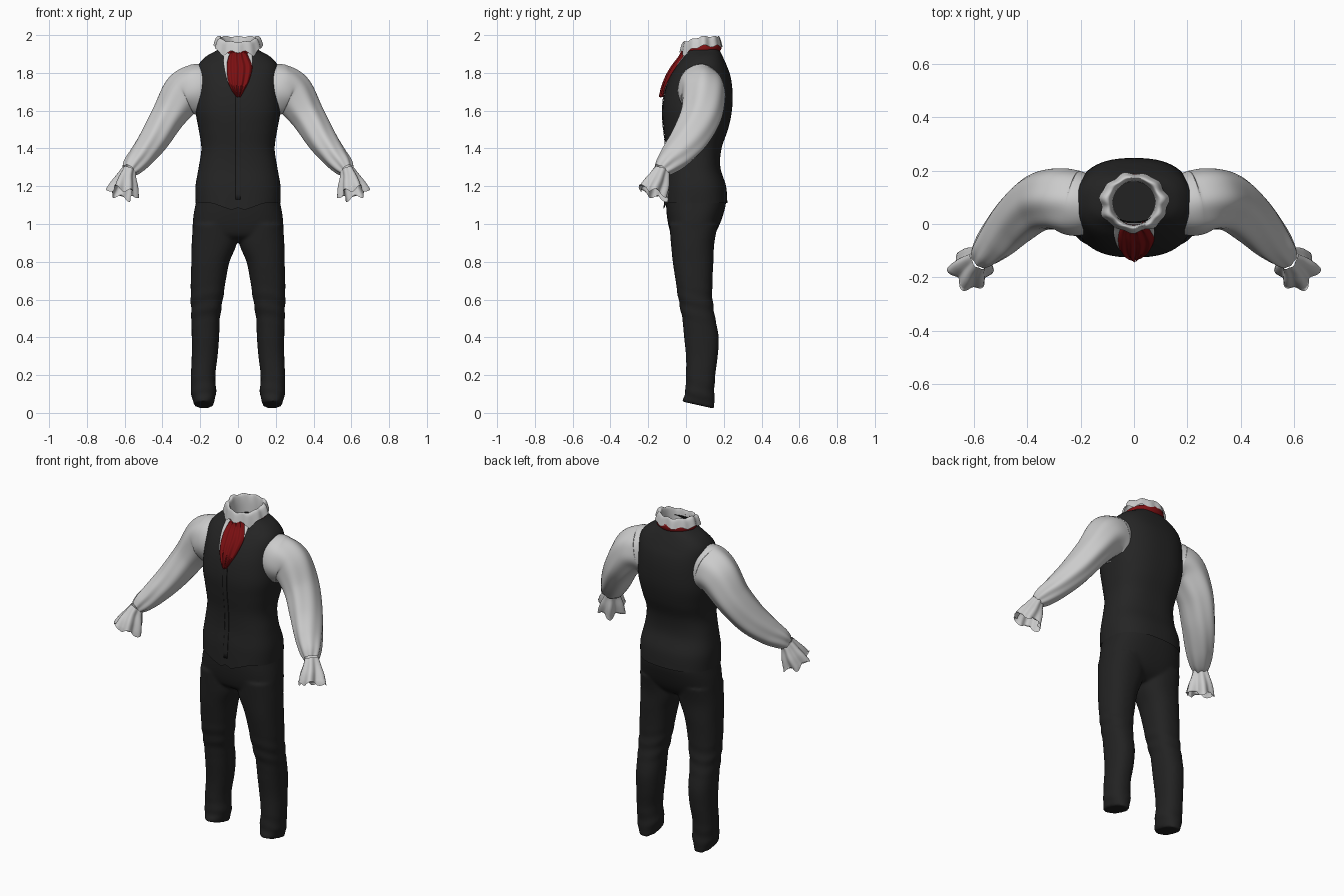
import bpy, bmesh
from math import sin, cos, pi, copysign
from mathutils import Vector

cube = bpy.data.objects.get("Cube")
if cube:
    bpy.data.objects.remove(cube, do_unlink=True)


def material(name, color):
    m = bpy.data.materials.new(name)
    m.use_nodes = True
    m.diffuse_color = (*color, 1)
    bsdf = next(n for n in m.node_tree.nodes if n.type == 'BSDF_PRINCIPLED')
    bsdf.inputs["Base Color"].default_value = (*color, 1)
    return m


WHITE = material("shirt white", (0.6, 0.6, 0.6))
BLACK = material("vest black", (0.018, 0.018, 0.018))
CHARCOAL = material("trouser charcoal", (0.016, 0.016, 0.016))
RED = material("cravat red", (0.2, 0.005, 0.006))


def spline(rows, steps):
    """Catmull-Rom interpolation through rows of numbers."""
    out = []
    for i in range(len(rows) - 1):
        quad = [rows[max(i - 1, 0)], rows[i], rows[i + 1], rows[min(i + 2, len(rows) - 1)]]
        for k in range(steps):
            t = k / steps
            out.append([0.5 * (2 * b + (c - a) * t + (2 * a - 5 * b + 4 * c - d) * t * t
                               + (3 * b - a - 3 * c + d) * t ** 3) for a, b, c, d in zip(*quad)])
    return out + [list(rows[-1])]


def oval(x0, x1, y0, y1, z, power=2.5, n=64):
    """Horizontal superellipse ring; the front is at 3/4 of the turn."""
    ring = []
    for i in range(n):
        c, s = cos(2 * pi * i / n), sin(2 * pi * i / n)
        px = copysign(abs(c) ** (2 / power), c)
        py = copysign(abs(s) ** (2 / power), s)
        ring.append(Vector(((x0 + x1 + (x1 - x0) * px) / 2, (y0 + y1 + (y1 - y0) * py) / 2, z)))
    return ring


def skin(bm, rings, closed=True, cap=False):
    rows = [[bm.verts.new(p) for p in ring] for ring in rings]
    n = len(rows[0])
    for a, b in zip(rows, rows[1:]):
        for i in range(n if closed else n - 1):
            j = (i + 1) % n
            bm.faces.new((a[i], a[j], b[j], b[i]))
    if cap:
        bm.faces.new(rows[0])
        bm.faces.new(rows[-1])


def finish(bm, name, mat):
    bmesh.ops.recalc_face_normals(bm, faces=bm.faces)
    mesh = bpy.data.meshes.new(name)
    bm.to_mesh(mesh)
    bm.free()
    mesh.shade_smooth()
    mesh.materials.append(mat)
    obj = bpy.data.objects.new(name, mesh)
    bpy.context.collection.objects.link(obj)
    return obj


def loft(name, rings, mat, closed=True):
    bm = bmesh.new()
    skin(bm, rings, closed)
    return finish(bm, name, mat)


# Vest: z, half width, front y, back y
torso = spline([
    (1.11, .224, -.118, .219), (1.20, .225, -.115, .212), (1.30, .208, -.105, .182),
    (1.40, .194, -.106, .188), (1.50, .208, -.118, .222), (1.60, .225, -.125, .243),
    (1.70, .222, -.112, .246), (1.78, .218, -.085, .236), (1.84, .210, -.050, .215),
    (1.885, .172, -.015, .195), (1.915, .120, .000, .180), (1.935, .090, .010, .170)], 6)
rings = []
for z, w, yf, yb in torso:
    ring = oval(-w, w, yf, yb, z)
    for p in ring:
        # Two pointed tips and a centre notch at the front hem
        if p.y < 0 and z < 1.2:
            p.z -= (1.2 - z) * 0.4 * max(0, 1 - abs(abs(p.x) - .035) / .1)
    rings.append(ring)
loft("vest", rings, BLACK)


def front_y(x, z):
    """Front surface of the vest at x and z."""
    for a, b in zip(torso, torso[1:]):
        if z <= b[0]:
            break
    t = (z - a[0]) / (b[0] - a[0])
    w, yf, yb = [p + (q - p) * t for p, q in zip(a[1:], b[1:])]
    reach = max(0, 1 - min(1, abs(x) / w) ** 2.5) ** 0.4
    return (yf + yb) / 2 - (yb - yf) / 2 * reach


def panel(name, rows, lift, mat, n=24):
    """Sheet laid over the vest front; rows are z, left x, right x."""
    sheet = []
    for z, xa, xb in spline(rows, 6):
        line = []
        for i in range(n + 1):
            u = i / n
            x = xa + (xb - xa) * u
            line.append(Vector((x, front_y(x, z) - lift(u, z), z)))
        sheet.append(line)
    obj = loft(name, sheet, mat, False)
    solid = obj.modifiers.new("cloth", 'SOLIDIFY')
    solid.thickness = 0.003
    return obj


# Front opening, placket and cravat
panel("shirt_front", [(1.925, -.07, .07), (1.85, -.075, .075), (1.75, -.052, .05),
                      (1.69, -.01, .01)], lambda u, z: .004, WHITE)
panel("vest_placket", [(1.13, -.012, .014), (1.40, -.012, .014), (1.69, -.012, .014)],
      lambda u, z: .004, BLACK, 6)
panel("cravat", [(1.93, -.03, .035), (1.88, -.052, .06), (1.83, -.06, .076), (1.76, -.055, .06),
                 (1.71, -.035, .035), (1.672, -.008, .014)],
      lambda u, z: .006 + .016 * sin(pi * u) ** .6 + .005 * cos(24 * u + 9 * z), RED, 40)

# Trousers: hips and two legs fused into one skin
bm = bmesh.new()
hips = spline([(1.19, .212, -.098, .198), (1.12, .222, -.105, .212), (1.05, .235, -.102, .197),
               (.98, .240, -.09, .17), (.935, .225, -.07, .14), (.905, .10, -.02, .10)], 5)
skin(bm, [oval(-w, w, yf, yb, z) for z, w, yf, yb in hips], cap=True)
# z, inner x, outer x, front y, back y
leg = spline([(1.0, .01, .238, -.088, .17), (.9, .006, .245, -.08, .15), (.8, .045, .247, -.07, .145),
              (.7, .065, .25, -.055, .14), (.6, .08, .25, -.04, .14), (.5, .096, .247, -.02, .155),
              (.4, .1, .245, -.01, .173), (.3, .108, .245, .0, .168), (.2, .12, .249, .0, .155),
              (.1, .116, .248, -.005, .15), (.02, .132, .232, -.02, .152)], 8)
for side in (1, -1):
    rings = []
    for z, xa, xb, yf, yb in leg:
        ring = oval(xa, xb, yf, yb, z, 2.3)
        mid = Vector(((xa + xb) / 2, (yf + yb) / 2, z))
        # Creases gather behind the knee and above the ankle
        crease = .035 * max(0, 1 - abs(z - .57) / .12) + .035 * max(0, 1 - abs(z - .1) / .12)
        for p in ring:
            d = p - mid
            p += d * crease * sin(75 * z + 14 * d.x + 22 * d.y)
            p.z += max(0, .12 - z) * (.2 - 2.2 * (p.y - .07))
            p.x *= side
        rings.append(ring)
    skin(bm, rings, cap=True)
trousers = finish(bm, "trousers", CHARCOAL)
remesh = trousers.modifiers.new("fuse", 'REMESH')
remesh.mode = 'VOXEL'
remesh.voxel_size = 0.009
remesh.use_smooth_shade = True
relax = trousers.modifiers.new("relax", 'SMOOTH')
relax.factor = 0.5
relax.iterations = 5


# Sleeves: centre x, y, z, two radii, fold depth
def tube(rows, steps, folds, n=60):
    rows = spline(rows, steps)
    rings = []
    for k, (x, y, z, ra, rb, depth) in enumerate(rows):
        ahead, behind = rows[min(k + 1, len(rows) - 1)], rows[max(k - 1, 0)]
        t = (Vector(ahead[:3]) - Vector(behind[:3])).normalized()
        b = Vector((0, 1, 0))
        b = (b - t * b.dot(t)).normalized()
        a = t.cross(b)
        ring = []
        for i in range(n):
            q = 2 * pi * i / n
            f = 1 + depth * sin(folds * q + k * .12) + depth * .5 * sin((folds - 2) * q + 1)
            ring.append(Vector((x, y, z)) + (a * cos(q) * ra + b * sin(q) * rb) * f)
        rings.append(ring)
    return rings


sleeve = tube([(.165, .075, 1.72, .125, .11, 0), (.22, .078, 1.71, .135, .122, .01),
               (.285, .092, 1.685, .118, .115, .02), (.365, .078, 1.575, .092, .108, .025),
               (.44, .02, 1.455, .08, .098, .025), (.505, -.05, 1.367, .067, .082, .03),
               (.553, -.103, 1.312, .054, .06, .05), (.578, -.13, 1.283, .037, .042, .07)], 8, 7)
cuff = tube([(.576, -.128, 1.287, .036, .041, .07), (.588, -.14, 1.255, .045, .052, .1),
             (.6, -.155, 1.21, .062, .068, .13), (.612, -.172, 1.162, .074, .076, .16)], 5, 6)
for i, p in enumerate(cuff[-1]):
    p.z += .014 * sin(5 * 2 * pi * i / 60)
for name, rings in (("sleeves", sleeve), ("ruffled_cuffs", cuff)):
    obj = loft(name, rings, WHITE)
    obj.modifiers.new("other side", 'MIRROR')

# Collar: radii, z, ruffle
rings = []
for rx, ry, z, ruffle in spline([(.078, .078, 1.89, 0), (.083, .082, 1.95, 0), (.093, .09, 1.99, .02),
                                 (.113, .1, 1.985, .04), (.128, .111, 1.942, .05)], 5):
    ring = []
    for i in range(96):
        q = 2 * pi * i / 96
        f = 1 + ruffle * (.6 * sin(11 * q) + .5 * sin(7 * q + 1))
        front = max(0, -sin(q))
        flap = max(0, 1 - abs(abs(cos(q)) - .62) / .35) * (front > 0)
        drop = .03 * front + .6 * max(0, 1.985 - z) * flap * (rx > .1)
        ring.append(Vector((rx * cos(q) * f, .08 + ry * sin(q) * f,
                            z - drop + ruffle * .12 * sin(9 * q))))
    rings.append(ring)
loft("ruffled_collar", rings, WHITE)

# Cravat band around the neck
rings = []
for r, z in ((.1, 1.9), (.112, 1.915), (.11, 1.94), (.095, 1.95)):
    ring = oval(-r, r, .085 - r * .92, .085 + r * .92, z, 2)
    for p in ring:
        p.z += .12 * (p.y - .085)
    rings.append(ring)
loft("cravat_band", rings, RED)
